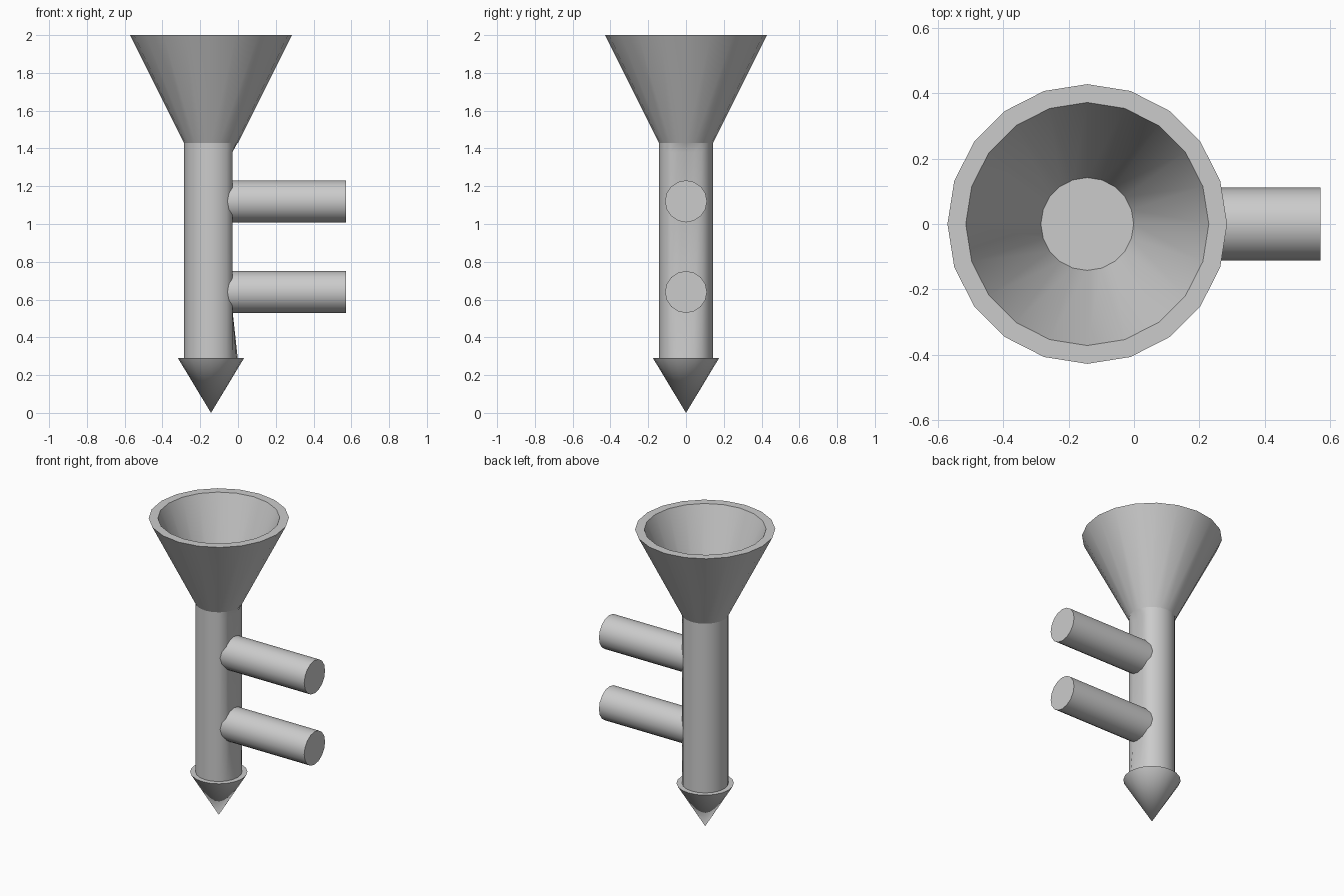
import bpy, bmesh, math

if "Cube" in bpy.data.objects:
    bpy.data.objects.remove(bpy.data.objects["Cube"])

AXIS_X = -0.143
SIDES = 20


def finish(name, bm, angle=40):
    bmesh.ops.recalc_face_normals(bm, faces=bm.faces)
    mesh = bpy.data.meshes.new(name)
    bm.to_mesh(mesh)
    bm.free()
    obj = bpy.data.objects.new(name, mesh)
    bpy.context.collection.objects.link(obj)
    bpy.ops.object.select_all(action='DESELECT')
    obj.select_set(True)
    bpy.context.view_layer.objects.active = obj
    bpy.ops.object.shade_smooth_by_angle(angle=math.radians(angle))
    return obj


def lathe(name, profile, closed=False):
    """Revolve (radius, z) points around the shaft axis."""
    bm = bmesh.new()
    rings = []
    for r, z in profile:
        if r == 0:
            rings.append([bm.verts.new((AXIS_X, 0, z))] * SIDES)
        else:
            rings.append([bm.verts.new((AXIS_X + r * math.cos(2 * math.pi * i / SIDES),
                                        r * math.sin(2 * math.pi * i / SIDES), z))
                          for i in range(SIDES)])
    pairs = list(zip(rings, rings[1:]))
    if closed:
        pairs.append((rings[-1], rings[0]))
    for a, b in pairs:
        for i in range(SIDES):
            j = (i + 1) % SIDES
            bm.faces.new(list(dict.fromkeys((a[i], a[j], b[j], b[i]))))
    return finish(name, bm)


# Open funnel with a rim that thins toward the throat
lathe("funnel", [(0.143, 1.43), (0.428, 2.0), (0.372, 2.0), (0.142, 1.432)], closed=True)

# Shaft, slightly flattened on the side that carries the arms
shaft = lathe("shaft", [(0, 0.285), (0.142, 0.285), (0.142, 0.55),
                        (0.142, 1.38), (0.142, 1.432), (0, 1.432)])
for v in shaft.data.vertices:
    if 0.5 < v.co.z < 1.4:
        v.co.x = min(v.co.x, -0.03)

# Pointed tip
lathe("tip", [(0, 0.0), (0.175, 0.29), (0, 0.29)])

# Two side arms
for name, z in (("lower_arm", 0.64), ("upper_arm", 1.12)):
    bm = bmesh.new()
    bmesh.ops.create_cone(bm, cap_ends=True, segments=16, radius1=0.111,
                          radius2=0.111, depth=0.67)
    arm = finish(name, bm)
    arm.rotation_euler = (0, math.pi / 2, 0)
    arm.location = (0.571 - 0.335, 0, z)
